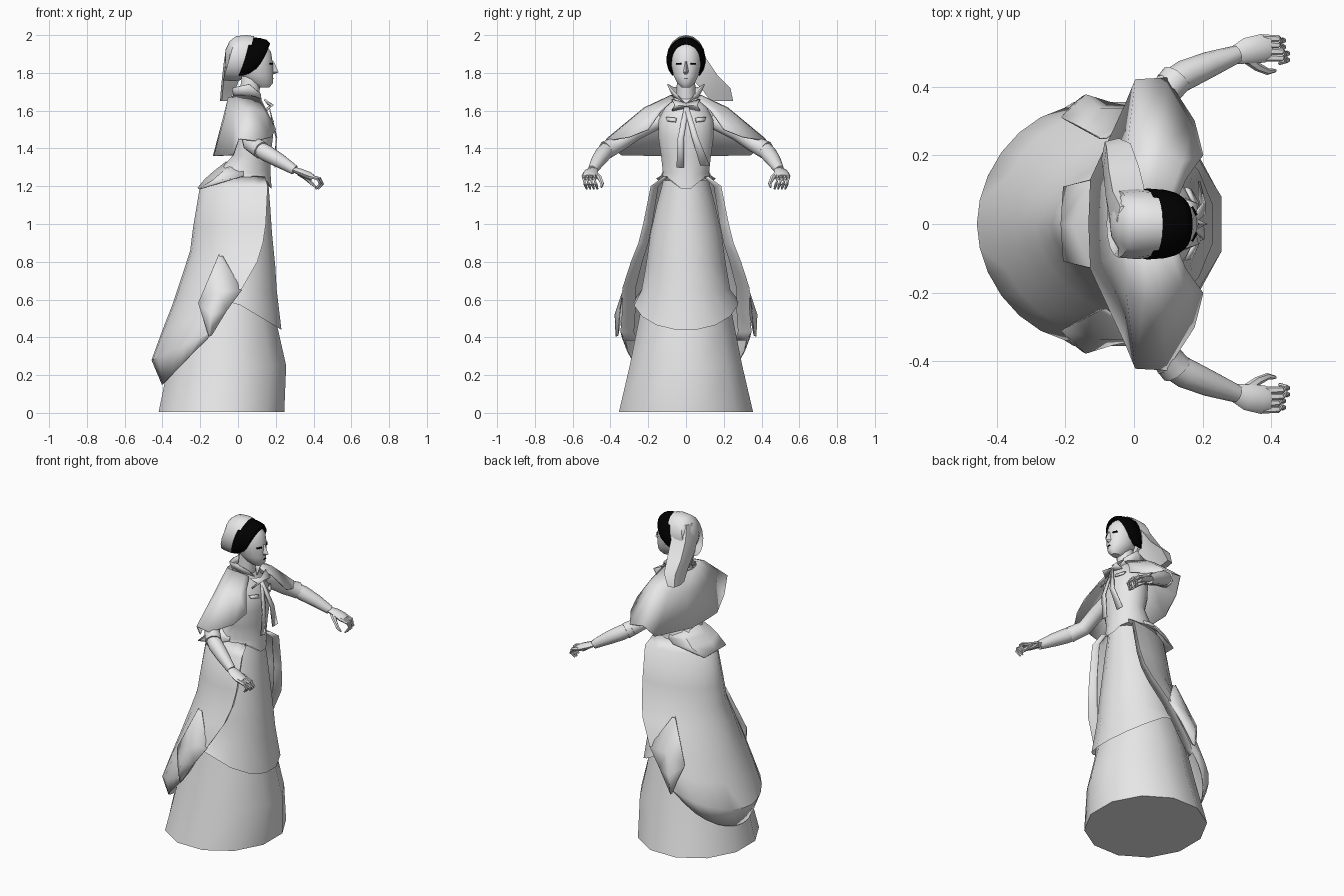
import bpy, bmesh, math
from mathutils import Vector


def material(name, rgb):
    m = bpy.data.materials.new(name)
    m.diffuse_color = (*rgb, 1)
    return m


PALE = material("pale_grey", (0.8, 0.8, 0.8))
BLACK = material("black", (0.0, 0.0, 0.0))


def grid(name, rows, mat=PALE, closed=False, caps=False, mirror=False, thick=0):
    """Skin rows of points; closed joins each row into a ring."""
    bm = bmesh.new()
    vs = [[bm.verts.new(p) for p in r] for r in rows]
    n = len(rows[0])
    for a, b in zip(vs, vs[1:]):
        for i in range(n if closed else n - 1):
            j = (i + 1) % n
            bm.faces.new((a[i], a[j], b[j], b[i]))
    if caps:
        bm.faces.new(vs[0])
        bm.faces.new(vs[-1])
    bmesh.ops.recalc_face_normals(bm, faces=bm.faces)
    me = bpy.data.meshes.new(name)
    bm.to_mesh(me)
    bm.free()
    me.materials.append(mat)
    ob = bpy.data.objects.new(name, me)
    bpy.context.collection.objects.link(ob)
    if mirror:
        md = ob.modifiers.new("mirror", "MIRROR")
        md.use_axis = (False, True, False)
        md.merge_threshold = 0.002
    if thick:
        md = ob.modifiers.new("cloth", "SOLIDIFY")
        md.thickness = thick
        md.offset = 0
    return ob


def ring(z, xb, xf, hw, n, hem=None):
    """Ellipse from back xb to front xf with half width hw."""
    c, r = (xb + xf) / 2, (xf - xb) / 2
    k = math.cos(math.pi / n)
    pts = []
    for i in range(n):
        a = 2 * math.pi * (i + 0.5) / n
        x, y = c + r * math.cos(a) / k, hw * math.sin(a) / k
        pts.append((x, y, hem(x, y) if hem else z))
    return pts


def tube(name, path, n=8, mirror=True, flat=1.0, mat=PALE):
    """Round limb along (x, y, z, radius) points; flat squashes it vertically."""
    ps = [Vector(p[:3]) for p in path]
    rows = []
    for i, p in enumerate(ps):
        d = (ps[min(i + 1, len(ps) - 1)] - ps[max(i - 1, 0)]).normalized()
        u = d.cross(Vector((0, 0, 1))).normalized()
        w = u.cross(d)
        r = path[i][3]
        rows.append([p + u * r * math.cos(t) + w * r * flat * math.sin(t)
                     for t in (2 * math.pi * k / n for k in range(n))])
    return grid(name, rows, mat, True, True, mirror)


# underskirt, closed at the floor
grid("underskirt", [ring(*s, 12) for s in [
    (0.005, -0.42, 0.245, 0.355), (0.25, -0.37, 0.255, 0.298), (0.45, -0.32, 0.21, 0.258),
    (0.8, -0.22, 0.18, 0.19), (1.2, -0.15, 0.14, 0.11)]], closed=True, caps=True)

# apron overskirt with a hem rising toward the back
apron = [(1.23, -0.14, 0.16, 0.12), (1.1, -0.17, 0.17, 0.155), (0.95, -0.2, 0.18, 0.188),
         (0.78, -0.24, 0.197, 0.212), (0.65, -0.27, 0.205, 0.235)]
rows = [ring(*s, 16) for s in apron]
rows.append(ring(0.45, -0.31, 0.23, 0.275, 16, lambda x, y: 0.44 + min(0.6 * (0.23 - x), 0.16)))
grid("apron_overskirt", rows, closed=True)

# bustle: each row sweeps from a turned-in front edge (x, y, z) to centre back (x, z)
rows = []
for xe, ye, ze, xb, zb in [
        (0.14, 0.12, 1.25, -0.13, 1.26), (0.155, 0.185, 1.20, -0.20, 1.19),
        (0.145, 0.225, 1.0, -0.235, 0.98), (0.13, 0.25, 0.90, -0.25, 0.86),
        (0.10, 0.29, 0.80, -0.285, 0.75), (0.02, 0.335, 0.66, -0.345, 0.57),
        (-0.06, 0.335, 0.55, -0.40, 0.43), (-0.13, 0.345, 0.43, -0.455, 0.28),
        (-0.17, 0.32, 0.385, -0.40, 0.15)]:
    row = [(xe - 0.02, ye * 0.8, ze)]
    for k in range(8):
        t = math.pi / 2 * k / 7
        row.append((xe + (xb - xe) * math.sin(t), ye * max(math.cos(t), 0) ** 1.08,
                    ze + (zb - ze) * math.sin(t)))
    rows.append(row)
grid("bustle", rows, mirror=True, thick=0.006)

# pointed side drapes folded over the bustle
grid("side_drape", [
    [(-0.10, 0.25, 0.84), (-0.10, 0.25, 0.83), (-0.08, 0.25, 0.83)],
    [(-0.21, 0.31, 0.58), (-0.10, 0.335, 0.64), (0.02, 0.335, 0.65)],
    [(-0.18, 0.345, 0.49), (-0.14, 0.375, 0.52), (-0.06, 0.35, 0.54)],
    [(-0.155, 0.36, 0.41), (-0.15, 0.37, 0.405), (-0.14, 0.36, 0.41)]],
    mirror=True, thick=0.006)

# bodice with a pointed front waist
rows = [ring(0, -0.14, 0.178, 0.128, 16, lambda x, y: 1.25 - 0.085 * max(0, 1 - abs(y) / 0.1) * (x > 0))]
rows += [ring(*s, 16) for s in [
    (1.27, -0.11, 0.172, 0.122), (1.36, -0.03, 0.172, 0.132), (1.46, -0.05, 0.185, 0.146),
    (1.55, -0.05, 0.178, 0.146), (1.62, -0.035, 0.14, 0.11), (1.68, -0.02, 0.10, 0.055)]]
grid("bodice", rows, closed=True, caps=True)

# short flared back of the jacket
grid("jacket_tail", [
    [(0.03, 0.12, 1.28), (-0.04, 0.10, 1.30), (-0.06, 0, 1.33)],
    [(0.03, 0.13, 1.255), (-0.09, 0.115, 1.268), (-0.13, 0, 1.275)],
    [(0.0, 0.145, 1.245), (-0.13, 0.125, 1.232), (-0.175, 0, 1.235)],
    [(-0.02, 0.155, 1.24), (-0.205, 0.108, 1.185), (-0.212, 0, 1.19)]], mirror=True, thick=0.006)

# shoulder cape: neck, shoulder and hem, from centre back to front edge
grid("cape", [
    [(-0.05, 0, 1.67), (-0.04, 0.05, 1.67), (-0.02, 0.07, 1.68), (0.03, 0.08, 1.68),
     (0.06, 0.08, 1.68), (0.10, 0.07, 1.67), (0.12, 0.06, 1.66)],
    [(-0.08, 0, 1.55), (-0.07, 0.10, 1.56), (-0.02, 0.20, 1.58), (0.03, 0.22, 1.615),
     (0.08, 0.22, 1.61), (0.14, 0.18, 1.59), (0.15, 0.13, 1.60)],
    [(-0.13, 0, 1.36), (-0.125, 0.13, 1.36), (-0.025, 0.345, 1.365), (0.005, 0.42, 1.45),
     (0.095, 0.425, 1.44), (0.175, 0.30, 1.46), (0.20, 0.20, 1.50)]], mirror=True, thick=0.006)

# arms: sleeve, forearm, hand, fingers
tube("sleeve", [(0.05, 0.13, 1.55, 0.04), (0.055, 0.27, 1.485, 0.045),
                (0.07, 0.36, 1.425, 0.045), (0.125, 0.425, 1.39, 0.048)], 10)
tube("forearm", [(0.09, 0.40, 1.41, 0.04), (0.15, 0.435, 1.375, 0.044),
                 (0.22, 0.465, 1.335, 0.038), (0.30, 0.495, 1.285, 0.026)], 10)
tube("palm", [(0.29, 0.49, 1.29, 0.026), (0.33, 0.505, 1.275, 0.038),
              (0.375, 0.512, 1.255, 0.042), (0.395, 0.512, 1.245, 0.036)], 8, flat=0.5)
for k in range(4):
    y = 0.484 + 0.019 * k
    e = 0.012 * (k in (0, 1))
    tube("finger", [(0.375, y, 1.255, 0.011), (0.42 + e, y, 1.24, 0.01),
                    (0.435 + e, y - 0.006, 1.212, 0.009), (0.412 + e, y - 0.016, 1.185, 0.005)], 6)
tube("thumb", [(0.325, 0.485, 1.27, 0.016), (0.36, 0.458, 1.245, 0.013),
               (0.39, 0.444, 1.215, 0.01), (0.412, 0.447, 1.195, 0.005)], 6)

# neck and head
grid("neck", [ring(1.64, 0.0, 0.11, 0.05, 10), ring(1.78, 0.02, 0.12, 0.045, 10)],
     closed=True, caps=True)
grid("head", [ring(*s, 16) for s in [
    (1.722, 0.10, 0.165, 0.022), (1.745, 0.06, 0.185, 0.045), (1.785, 0.02, 0.186, 0.066),
    (1.85, 0.0, 0.184, 0.08), (1.91, -0.01, 0.175, 0.078), (1.945, 0.0, 0.15, 0.062),
    (1.965, 0.04, 0.10, 0.03)]], closed=True, caps=True)
grid("nose", [[(0.183, 0.004, 1.86), (0.19, 0, 1.86), (0.183, -0.004, 1.86)],
              [(0.182, 0.016, 1.805), (0.215, 0, 1.803), (0.182, -0.016, 1.805)],
              [(0.182, 0.01, 1.792), (0.19, 0, 1.793), (0.182, -0.01, 1.792)]])

# eyes and mouth as thin plates
grid("eye", [[(0.182, 0.025, 1.845), (0.168, 0.05, 1.845)],
             [(0.182, 0.025, 1.853), (0.168, 0.05, 1.853)]], BLACK, mirror=True, thick=0.009)
grid("mouth", [[(0.188, -0.011, 1.767), (0.188, 0.011, 1.767)],
               [(0.188, -0.011, 1.771), (0.188, 0.011, 1.771)]], BLACK, thick=0.006)

# hair arching over the brow
rows = []
for k in range(17):
    a = math.radians(-136 + 17 * k)
    f = max(0, math.cos(a * 0.66))
    g = f ** 0.6
    row = []
    for x, s in [(0.005 + 0.06 * f, 1.02), (0.03 + 0.085 * g, 0.98),
                 (0.045 + 0.105 * g, 0.90), (0.05 + 0.118 * g, 0.74 + 0.16 * (1 - g))]:
        row.append((x, 0.098 * s * math.sin(a), 1.87 + 0.113 * s * math.cos(a)))
    rows.append(row)
grid("hair", rows, BLACK, thick=0.008)

# rounded cap on the back of the head
rows = []
for x, s in [(0.085, 1.04), (0.045, 1.09), (-0.01, 1.04), (-0.045, 0.8), (-0.066, 0.4), (-0.07, 0.05)]:
    rows.append([(x - 0.07 * (1 - math.cos(t)) * (x > -0.02) / 2, 0.094 * s * math.sin(t),
                  1.878 + 0.112 * s * math.cos(t))
                 for t in (2 * math.pi * k / 16 for k in range(16))])
grid("head_cap", rows, closed=True)

# veil hanging from the cap toward one shoulder: (z, back x, front x, y min, y max)
rows = []
for z, xb, xf, y0, y1 in [(1.96, -0.05, 0.02, -0.04, 0.06), (1.88, -0.072, 0.03, -0.05, 0.105),
                          (1.79, -0.083, 0.015, 0.005, 0.165), (1.72, -0.09, -0.01, 0.08, 0.235),
                          (1.65, -0.095, -0.045, 0.13, 0.25)]:
    m = (y0 + y1) / 2
    rows.append([(xf, y0, z), (xb + 0.01, y0 + 0.01, z), (xb, m, z), (xb + 0.01, y1 - 0.01, z),
                 (xf, y1, z), (xf - 0.01, m, z)])
grid("veil", rows, closed=True, caps=True)

# open standing collar
grid("collar", [[(-0.02, 0, 1.67), (0.0, 0.05, 1.67), (0.06, 0.065, 1.67), (0.125, 0.012, 1.645)],
                [(-0.03, 0, 1.72), (-0.01, 0.07, 1.725), (0.06, 0.098, 1.74), (0.12, 0.055, 1.69)]],
     mirror=True, thick=0.006)

# bow, ribbon tails and pocket flaps
grid("bow_loop", [[(0.155, 0.0, 1.615), (0.17, 0.0, 1.625), (0.155, 0.0, 1.638)],
                  [(0.15, 0.075, 1.60), (0.185, 0.06, 1.63), (0.14, 0.075, 1.66)]],
     mirror=True, thick=0.008)
for pts in ([(0.165, -0.01, 0.015, 1.62), (0.203, -0.045, -0.012, 1.45), (0.195, -0.05, -0.01, 1.30)],
            [(0.165, -0.01, 0.015, 1.62), (0.205, 0.03, 0.065, 1.46), (0.19, 0.075, 0.125, 1.31)]):
    grid("ribbon_tail", [[(x, a, z), (x, b, z)] for x, a, b, z in pts], thick=0.006)
grid("pocket_flap", [[(0.178, 0.05, 1.56), (0.15, 0.105, 1.565)],
                     [(0.188, 0.055, 1.54), (0.165, 0.10, 1.545)]], mirror=True, thick=0.008)

# smooth shading with sharp edges kept
bpy.ops.object.select_all(action="SELECT")
bpy.context.view_layer.objects.active = bpy.context.selected_objects[0]
bpy.ops.object.shade_smooth_by_angle(angle=math.radians(40))
